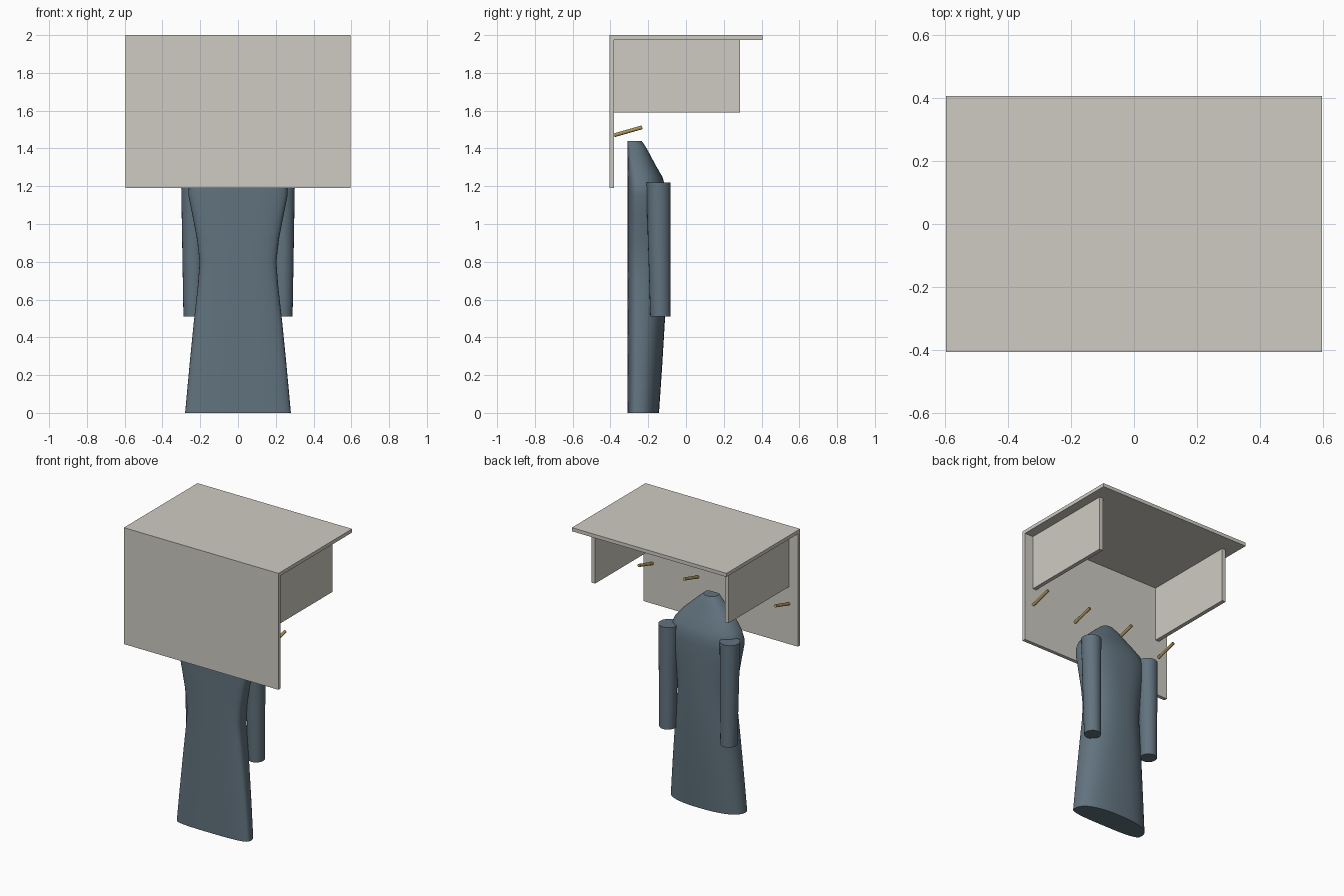
import bpy, bmesh, math
from mathutils import Vector

if "Cube" in bpy.data.objects:
    bpy.data.objects.remove(bpy.data.objects["Cube"])


def material(name, rgb):
    m = bpy.data.materials.new(name)
    m.diffuse_color = (*rgb, 1)
    m.use_nodes = True
    m.node_tree.nodes["Principled BSDF"].inputs["Base Color"].default_value = m.diffuse_color
    return m


PAINT = material("pale_paint", (0.62, 0.60, 0.54))
BRASS = material("aged_brass", (0.42, 0.29, 0.10))
CLOTH = material("slate_cloth", (0.12, 0.17, 0.21))


def finish(name, bm, mat, smooth=False):
    bmesh.ops.recalc_face_normals(bm, faces=bm.faces)
    me = bpy.data.meshes.new(name)
    bm.to_mesh(me)
    bm.free()
    me.materials.append(mat)
    ob = bpy.data.objects.new(name, me)
    bpy.context.collection.objects.link(ob)
    if smooth:
        bpy.ops.object.select_all(action='DESELECT')
        ob.select_set(True)
        bpy.context.view_layer.objects.active = ob
        bpy.ops.object.shade_smooth_by_angle(angle=math.radians(40))
    return ob


def box(name, lo, hi, mat):
    bm = bmesh.new()
    bmesh.ops.create_cube(bm, size=1)
    for v in bm.verts:
        v.co = Vector([lo[i] + (v.co[i] + 0.5) * (hi[i] - lo[i]) for i in range(3)])
    return finish(name, bm, mat)


def loft(name, rings, mat):
    """Skin a closed, capped tube through equal-sized rings of points."""
    bm = bmesh.new()
    loops = [[bm.verts.new(p) for p in ring] for ring in rings]
    n = len(loops[0])
    for a, b in zip(loops, loops[1:]):
        for i in range(n):
            j = (i + 1) % n
            bm.faces.new((a[i], a[j], b[j], b[i]))
    bm.faces.new(loops[0][::-1])
    bm.faces.new(loops[-1])
    return finish(name, bm, mat, smooth=True)


def tube(name, p0, p1, r0, r1, mat, n=24, level=False):
    """Tapered round bar; level=True keeps the end caps horizontal."""
    p0, p1 = Vector(p0), Vector(p1)
    axis = Vector((0, 0, 1)) if level else (p1 - p0).normalized()
    u = axis.orthogonal().normalized()
    w = axis.cross(u)
    angles = [2 * math.pi * i / n for i in range(n)]
    rings = [[p + r * (math.cos(a) * u + math.sin(a) * w) for a in angles]
             for p, r in ((p0, r0), (p1, r1))]
    return loft(name, rings, mat)


# Rack boards: back, shelf and two side brackets
box("back_board", (-0.595, -0.405, 1.19), (0.595, -0.38, 2.0), PAINT)
box("shelf_board", (-0.595, -0.38, 1.975), (0.595, 0.405, 2.0), PAINT)
for side, s in (("left", -1), ("right", 1)):
    x0, x1 = sorted((s * 0.50, s * 0.528))
    box(side + "_bracket", (x0, -0.38, 1.59), (x1, 0.285, 1.975), PAINT)

# Row of four tilted pegs
for i in range(4):
    x = -0.525 + 0.35 * i
    tube(f"peg_{i + 1}", (x, -0.38, 1.47), (x, -0.232, 1.512), 0.01, 0.01, BRASS, 16)

# Coat body: flat towards the wall, rounded outwards (height, half width, outer y)
profile = [(0, 0.28, -0.143), (0.25, 0.257, -0.126), (0.5, 0.232, -0.111),
           (0.68, 0.212, -0.104), (0.8, 0.203, -0.102), (0.92, 0.217, -0.102),
           (1.05, 0.242, -0.102), (1.15, 0.262, -0.105), (1.20, 0.261, -0.110),
           (1.25, 0.240, -0.125), (1.31, 0.192, -0.160), (1.37, 0.128, -0.192),
           (1.41, 0.085, -0.214), (1.44, 0.05, -0.235)]


def coat_ring(z, half, y_out, n=48):
    yc = -0.31 + 0.3 * (y_out + 0.31)
    pts = []
    for i in range(n):
        a = 2 * math.pi * i / n
        c, s = math.cos(a), math.sin(a)
        e = 2 / 2.4 if s > 0 else 2 / 3.2
        depth = (y_out - yc) if s > 0 else (yc + 0.31)
        pts.append((math.copysign(abs(c) ** e, c) * half,
                    yc + math.copysign(abs(s) ** e, s) * depth, z))
    return pts


loft("coat_body", [coat_ring(*p) for p in profile], CLOTH)

# Sleeves hanging at each side
for side, s in (("left", -1), ("right", 1)):
    tube(side + "_sleeve", (s * 0.235, -0.135, 0.51), (s * 0.236, -0.146, 1.22),
         0.054, 0.065, CLOTH, level=True)
